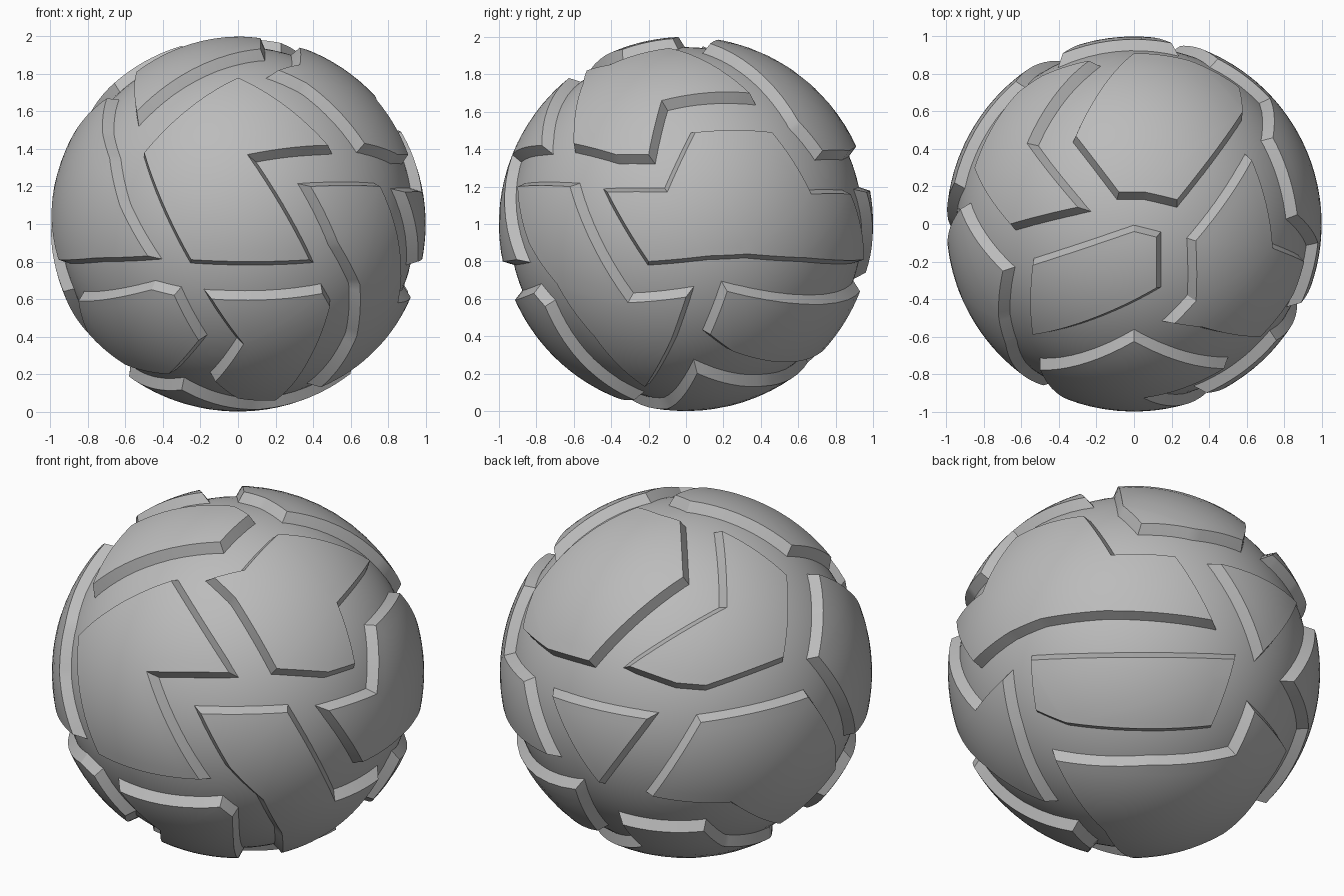
import bpy
import bmesh
from mathutils import Vector

if "Cube" in bpy.data.objects:
    bpy.data.objects.remove(bpy.data.objects["Cube"], do_unlink=True)

CENTRE = Vector((0, 0, 1))
CORE_RADIUS = 0.945   # floor of the grooves
WALL_FOOT = 0.925     # plate walls end just inside the core
WALL_SLANT = 0.045    # how far the wall foot spreads outward

grey = bpy.data.materials.new("plain_grey")
grey.use_nodes = True
colour = (0.5, 0.5, 0.5, 1)
grey.diffuse_color = colour
grey.node_tree.nodes["Principled BSDF"].inputs["Base Color"].default_value = colour

# How a flat outline drawn on each side is lifted onto the unit ball
SIDES = {
    "front": lambda u, v, d: (u, -d, v),
    "back": lambda u, v, d: (u, d, v),
    "right": lambda u, v, d: (d, u, v),
    "left": lambda u, v, d: (-d, u, v),
    "top": lambda u, v, d: (u, v, d),
    "bottom": lambda u, v, d: (u, v, -d),
}


def finish(name, bm):
    """Turn a bmesh into a smooth shaded grey object."""
    mesh = bpy.data.meshes.new(name)
    bm.to_mesh(mesh)
    bm.free()
    mesh.materials.append(grey)
    obj = bpy.data.objects.new(name, mesh)
    bpy.context.collection.objects.link(obj)
    obj.location = CENTRE
    bpy.ops.object.select_all(action="DESELECT")
    obj.select_set(True)
    bpy.context.view_layer.objects.active = obj
    bpy.ops.object.shade_smooth_by_angle(angle=0.4)
    return obj


def lift(side, u, v):
    depth = max(0.0, 1 - u * u - v * v) ** 0.5
    return Vector(SIDES[side](u, v, depth)).normalized()


def plate(name, side, outline):
    """Raised curved plate with slanted walls, from an outline on one side."""
    corners = [lift(side, u, v) for u, v in outline]
    axis = sum(corners, Vector()).normalized()
    bm = bmesh.new()
    # Flat face on the tangent plane, so straight edges become great arcs
    face = bm.faces.new([bm.verts.new(c / c.dot(axis)) for c in corners])
    face.normal_update()
    if face.normal.dot(axis) < 0:
        face.normal_flip()
    bmesh.ops.triangulate(bm, faces=[face])
    bmesh.ops.subdivide_edges(bm, edges=bm.edges[:], cuts=8, use_grid_fill=True)
    for v in bm.verts:
        v.co.normalize()

    # Outward direction at every rim vertex, mitred at the corners
    rim = [e for e in bm.edges if e.is_boundary]
    outward = {}
    for e in rim:
        loop = e.link_loops[0]
        a, b = loop.vert, loop.link_loop_next.vert
        side_dir = (b.co - a.co).cross(a.co + b.co).normalized()
        for v in (a, b):
            outward.setdefault(v, []).append(side_dir)
    foot = {}
    for v, (n, m) in outward.items():
        mitre = (n + m) / max(0.5, 1 + n.dot(m))
        foot[v] = (v.co + mitre * WALL_SLANT).normalized() * WALL_FOOT

    # Walls down into the core
    low = {v: bm.verts.new(p) for v, p in foot.items()}
    for e in rim:
        loop = e.link_loops[0]
        a, b = loop.vert, loop.link_loop_next.vert
        bm.faces.new((b, a, low[a], low[b]))
    bm.normal_update()
    return finish(name, bm)


# Core ball
ball = bmesh.new()
bmesh.ops.create_icosphere(ball, subdivisions=5, radius=CORE_RADIUS)
finish("core_ball", ball)

# Plates on the front
plate("front_plate", "front", [
    (-.5, .38), (0, .78), (.48, .42), (.05, .37), (.38, -.19), (-.25, -.19)])
plate("front_lower_plate", "front", [
    (-.14, -.4), (.45, -.37), (.49, -.44), (.38, -.72), (.2, -.94),
    (0, -.93), (-.12, -.84), (.03, -.64)])
plate("front_lower_corner_plate", "front", [
    (-.85, -.41), (-.46, -.35), (-.34, -.38), (-.21, -.62), (-.37, -.8),
    (-.6, -.75), (-.8, -.58)])

# Plates on the top
plate("crown_plate", "top", [
    (-.54, -.22), (0, -.04), (.12, -.07), (.12, -.34), (-.05, -.43), (-.54, -.59)])
plate("top_back_plate", "top", [
    (-.31, .47), (-.08, .17), (.06, .17), (.23, .13), (.58, .6), (.56, .73),
    (.3, .87), (0, .91)])
plate("top_back_corner_plate", "top", [
    (-.3, .09), (-.57, .43), (-.24, .87), (-.49, .79), (-.62, .7),
    (-.85, .3), (-.66, 0)])

# Plates on the +x side
plate("upper_side_plate", "right", [
    (.34, .7), (-.09, .94), (-.41, .85), (-.53, .82), (-.55, .75), (-.6, .43),
    (-.37, .37), (-.2, .37), (-.13, .66)])
plate("middle_side_plate", "right", [
    (-.42, .17), (-.1, .17), (.05, .49), (.46, .49), (.67, .16), (.88, .16),
    (.95, -.19), (.64, -.18), (.33, -.16), (.12, -.17), (-.2, -.2)])
plate("front_side_plate", "right", [
    (-.9, .2), (-.62, .2), (-.31, -.42), (0, -.39), (-.08, -.62), (-.22, -.87),
    (-.49, -.6), (-.69, -.32), (-.84, -.1)])
plate("lower_side_plate", "right", [
    (.22, -.36), (.93, -.36), (.89, -.45), (.73, -.68), (.25, -.68), (.13, -.59)])

# Plates on the -x side
plate("far_side_front_plate", "left", [
    (-.25, .67), (.08, .37), (-.22, -.19), (-.63, -.18), (-.86, -.17),
    (-.77, .1), (-.64, .35), (-.5, .48)])
plate("far_side_back_plate", "left", [
    (.87, -.3), (.76, .16), (.22, .19), (.02, -.14), (-.07, -.36), (.2, -.62),
    (.6, -.35)])

# Plates on the back and underneath
plate("back_plate", "back", [(.2, .17), (-.38, .17), (-.1, -.26)])
plate("bottom_plate", "bottom", [
    (.6, .06), (.26, .43), (-.17, .65), (-.16, .82), (-.55, .62), (-.54, .43),
    (-.58, .05), (-.3, -.36), (.12, -.1)])
